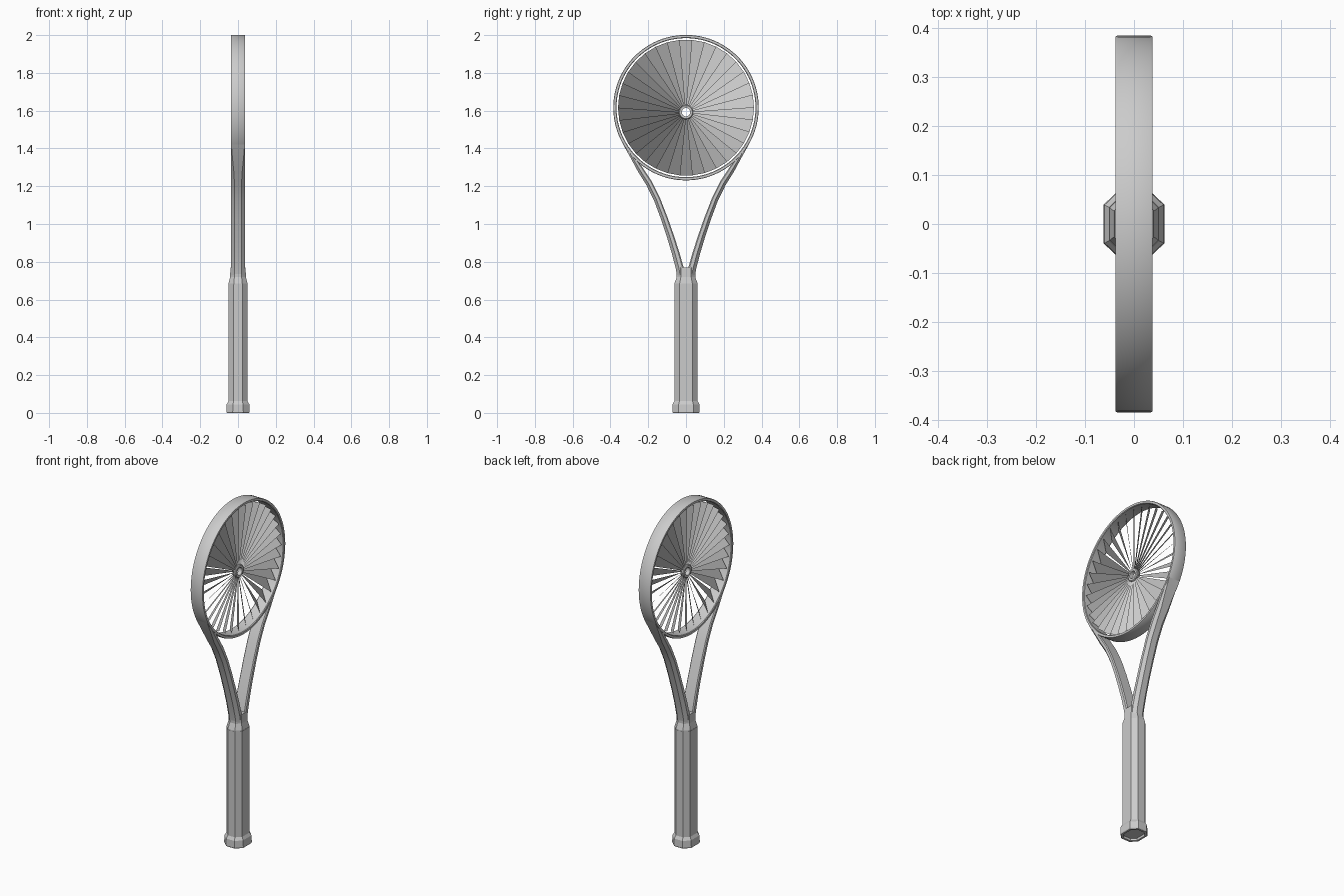
import bpy, bmesh, math
from mathutils import Vector

if "Cube" in bpy.data.objects:
    bpy.data.objects.remove(bpy.data.objects["Cube"])

HEAD_Z, HUB_Z = 1.616, 1.592


def make(name, verts, faces, smooth=None):
    me = bpy.data.meshes.new(name)
    me.from_pydata(verts, [], faces)
    bm = bmesh.new()
    bm.from_mesh(me)
    bmesh.ops.recalc_face_normals(bm, faces=bm.faces)
    bm.to_mesh(me)
    bm.free()
    ob = bpy.data.objects.new(name, me)
    bpy.context.collection.objects.link(ob)
    if smooth:
        bpy.ops.object.select_all(action='DESELECT')
        ob.select_set(True)
        bpy.context.view_layer.objects.active = ob
        bpy.ops.object.shade_smooth_by_angle(angle=math.radians(smooth))
    return ob


def loft(name, rings, closed=False, smooth=None):
    """Skin equal-sized rings of points; cap the ends unless closed."""
    n, m = len(rings[0]), len(rings)
    verts = [p for r in rings for p in r]
    faces = []
    for i in range(m if closed else m - 1):
        a, b = i * n, ((i + 1) % m) * n
        faces += [(a + j, a + (j + 1) % n, b + (j + 1) % n, b + j) for j in range(n)]
    if not closed:
        faces += [tuple(range(n)), tuple(range((m - 1) * n, m * n))]
    return make(name, verts, faces, smooth)


def lathe_x(name, profile, cz, segs):
    """Spin an (x, radius) loop around the x axis at height cz."""
    rings = []
    for i in range(segs):
        a = 2 * math.pi * i / segs
        rings.append([(x, r * math.cos(a), cz + r * math.sin(a)) for x, r in profile])
    return loft(name, rings, True, 35)


def octagon(hx, hy, z):
    cx, cy = hx * 0.45, hy * 0.55
    return [(hx, -cy, z), (hx, cy, z), (cx, hy, z), (-cx, hy, z),
            (-hx, cy, z), (-hx, -cy, z), (-cx, -hy, z), (cx, -hy, z)]


# Round head frame
lathe_x("head_frame", [(-.038, .371), (-.038, .383), (-.034, .385), (.034, .385),
                       (.038, .383), (.038, .371), (.034, .368), (-.034, .368)], HEAD_Z, 96)

# Hub with a hole through it
lathe_x("hub", [(-.012, .022), (-.012, .034), (-.008, .038), (.008, .038),
                (.012, .034), (.012, .022)], HUB_Z, 32)

# Pitched fan blades reaching from the hub to just inside the frame
BLADES = 34
verts, faces = [], []
hub, head = Vector((0, 0, HUB_Z)), Vector((0, 0, HEAD_Z))
for i in range(BLADES):
    for k, x in ((0, 1), (1, -1)):
        a = 2 * math.pi * (i + k) / BLADES
        d = Vector((0, math.cos(a), math.sin(a)))
        verts.append(hub + d * 0.03 + Vector((x * 0.005, 0, 0)))
        verts.append(head + d * 0.36 + Vector((x * 0.03, 0, 0)))
    b = i * 4
    faces.append((b, b + 1, b + 3, b + 2))
make("fan_blades", verts, faces)

# Throat arms: (y, z, thickness, half depth, outer face ratio)
path = [(.345, 1.464, .012, .037, .95), (.320, 1.413, .015, .037, .92),
        (.285, 1.358, .022, .037, .8), (.240, 1.285, .032, .037, .6),
        (.195, 1.215, .034, .036, .5), (.153, 1.13, .034, .036, .5),
        (.115, 1.03, .036, .036, .5), (.081, .93, .038, .036, .5),
        (.053, .84, .040, .037, .5), (.033, .765, .042, .038, .5),
        (.024, .71, .042, .038, .5)]
for side, label in ((1, "right"), (-1, "left")):
    rings = []
    for i, (y, z, t, h, f) in enumerate(path):
        p, q = path[max(i - 1, 0)], path[min(i + 1, len(path) - 1)]
        dy, dz = q[0] - p[0], q[1] - p[1]
        ln = math.hypot(dy, dz)
        ny, nz = -dz / ln, dy / ln          # outward normal
        section = [(.5, f), (.1, 1), (-.35, 1), (-.5, .85),
                   (-.5, -.85), (-.35, -1), (.1, -1), (.5, -f)]
        rings.append([(x * h, side * (y + ny * u * t), z + nz * u * t) for u, x in section])
    loft("throat_arm_" + label, rings, smooth=25)

# Collar, eight-sided grip and butt cap with a shallow recess below
loft("collar", [octagon(.050, .061, .67), octagon(.050, .061, .685), octagon(.042, .049, .72),
                octagon(.040, .050, .77)])
loft("grip", [octagon(.051, .062, .05), octagon(.051, .062, .68)])
loft("butt_cap", [octagon(.046, .055, .012), octagon(.048, .057, 0), octagon(.059, .069, 0),
                  octagon(.062, .072, .006), octagon(.060, .071, .045), octagon(.051, .062, .062)])
